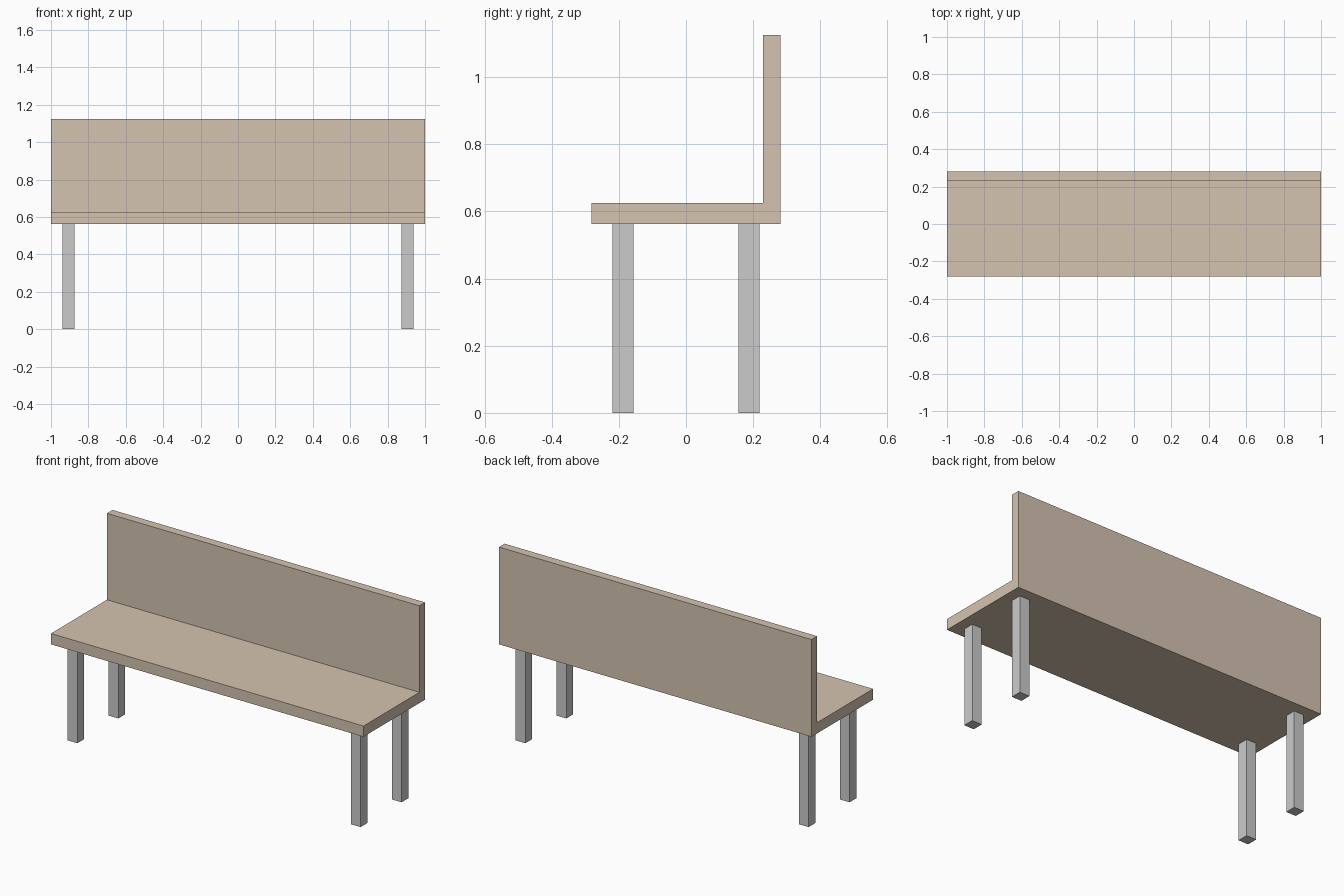
import bpy
import bmesh

if "Cube" in bpy.data.objects:
    bpy.data.objects.remove(bpy.data.objects["Cube"])

HALF_LENGTH = 1.0
HALF_DEPTH = 0.28125
SEAT_BOTTOM, SEAT_TOP, BACK_TOP = 0.5625, 0.625, 1.125
BACK_FRONT = 0.23
LEG = 0.0625

wood = bpy.data.materials.new("wood")
wood.diffuse_color = (0.66, 0.55, 0.44, 1)
wood.use_nodes = True
wood.node_tree.nodes["Principled BSDF"].inputs["Base Color"].default_value = wood.diffuse_color


def extrude_outline(name, points, vector, material=None):
    """Solid made by sweeping a flat outline along a vector."""
    bm = bmesh.new()
    face = bm.faces.new([bm.verts.new(p) for p in points])
    swept = bmesh.ops.extrude_face_region(bm, geom=[face])
    verts = [g for g in swept["geom"] if isinstance(g, bmesh.types.BMVert)]
    bmesh.ops.translate(bm, vec=vector, verts=verts)
    bmesh.ops.recalc_face_normals(bm, faces=bm.faces)
    mesh = bpy.data.meshes.new(name)
    bm.to_mesh(mesh)
    bm.free()
    if material:
        mesh.materials.append(material)
    obj = bpy.data.objects.new(name, mesh)
    bpy.context.collection.objects.link(obj)
    return obj


# Seat and backrest: one L-shaped profile swept along the bench
profile = [(-HALF_DEPTH, SEAT_BOTTOM), (HALF_DEPTH, SEAT_BOTTOM),
           (HALF_DEPTH, BACK_TOP), (BACK_FRONT, BACK_TOP),
           (BACK_FRONT, SEAT_TOP), (-HALF_DEPTH, SEAT_TOP)]
extrude_outline("seat_and_backrest", [(-HALF_LENGTH, y, z) for y, z in profile],
                (2 * HALF_LENGTH, 0, 0), wood)

# Four square legs, inset by one leg width from the seat edges
h = LEG / 2
for side, sx in (("left", -1), ("right", 1)):
    for end, sy in (("front", -1), ("back", 1)):
        cx = sx * (HALF_LENGTH - 1.5 * LEG)
        cy = sy * (HALF_DEPTH - 1.5 * LEG)
        square = [(cx - h, cy - h, 0), (cx + h, cy - h, 0),
                  (cx + h, cy + h, 0), (cx - h, cy + h, 0)]
        extrude_outline(f"{end}_{side}_leg", square, (0, 0, SEAT_BOTTOM))
